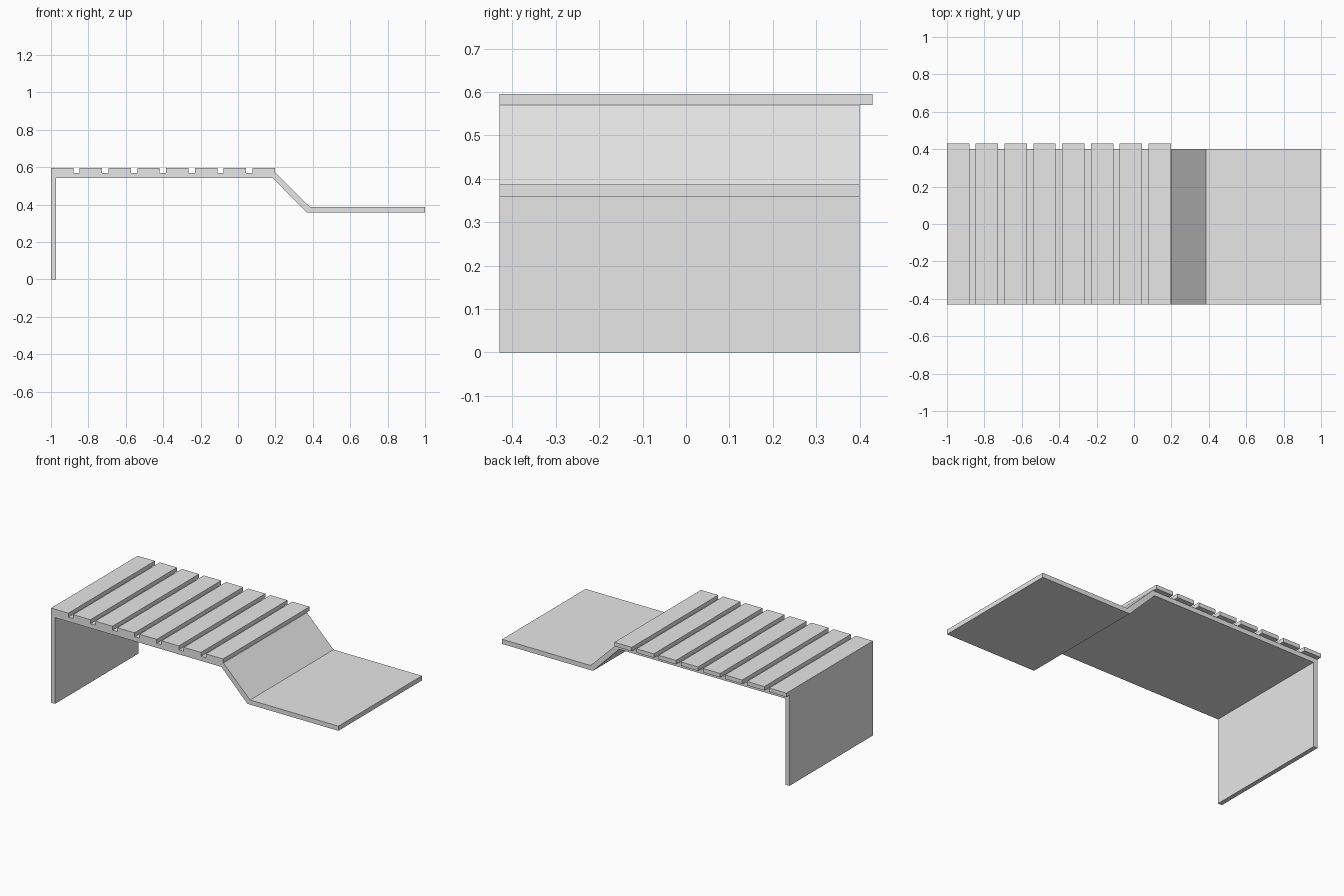
import bpy
import bmesh

cube = bpy.data.objects.get("Cube")
if cube:
    bpy.data.objects.remove(cube, do_unlink=True)

GREY = (0.8, 0.8, 0.8, 1.0)
grey = bpy.data.materials.new("light_grey")
grey.use_nodes = True
grey.diffuse_color = GREY
for node in grey.node_tree.nodes:
    if node.type == "BSDF_PRINCIPLED":
        node.inputs["Base Color"].default_value = GREY


def extrude_profile(name, profile, y_front, y_back):
    """Extrude an outline in the x-z plane along y."""
    bm = bmesh.new()
    face = bm.faces.new([bm.verts.new((x, y_front, z)) for x, z in profile])
    result = bmesh.ops.extrude_face_region(bm, geom=[face])
    moved = [v for v in result["geom"] if isinstance(v, bmesh.types.BMVert)]
    bmesh.ops.translate(bm, verts=moved, vec=(0, y_back - y_front, 0))
    bmesh.ops.recalc_face_normals(bm, faces=bm.faces)
    mesh = bpy.data.meshes.new(name)
    bm.to_mesh(mesh)
    bm.free()
    mesh.materials.append(grey)
    obj = bpy.data.objects.new(name, mesh)
    bpy.context.collection.objects.link(obj)
    return obj


FRONT = -0.43
BACK = 0.43
DECK = 0.57
TOP = 0.595

# Folded sheet: upright end panel, raised deck, ramp and lower shelf
extrude_profile("bench_body", [
    (-1, 0), (-1, DECK), (0.2, DECK), (0.385, 0.387), (1, 0.387),
    (1, 0.358), (0.367, 0.358), (0.185, 0.542), (-0.972, 0.542), (-0.972, 0),
], FRONT, 0.40)

# Seat slats, overhanging the deck at the back
SLATS = 8
WIDTH = 0.12
PITCH = (1.197 - WIDTH) / (SLATS - 1)
for i in range(SLATS):
    x = -1 + i * PITCH
    extrude_profile(f"seat_slat_{i + 1}", [
        (x, DECK), (x + WIDTH, DECK), (x + WIDTH, TOP), (x, TOP),
    ], FRONT, BACK)
